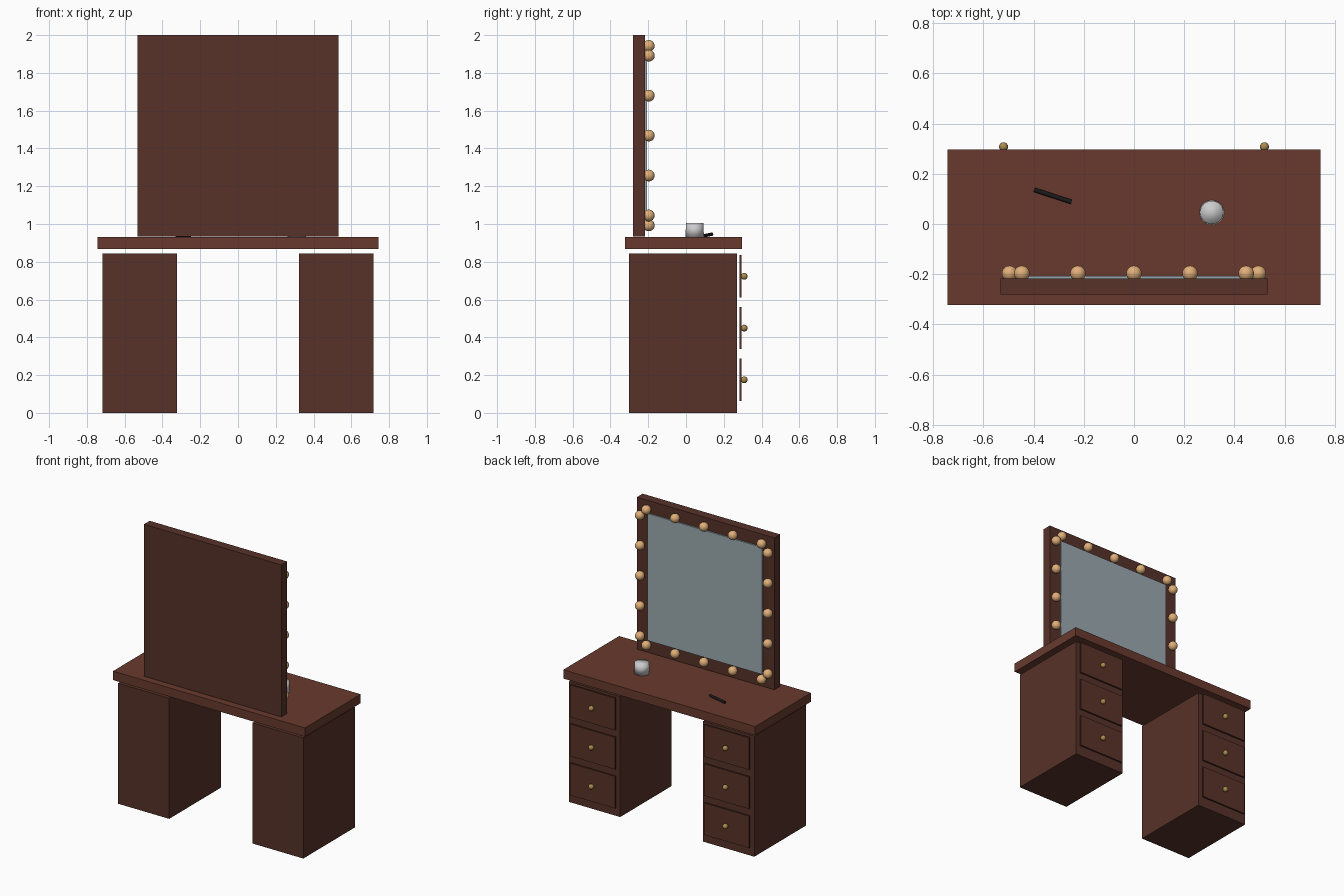
import bpy
from mathutils import Vector

if "Cube" in bpy.data.objects:
    bpy.data.objects.remove(bpy.data.objects["Cube"])


def material(name, rgb):
    m = bpy.data.materials.new(name)
    m.diffuse_color = (*rgb, 1)
    m.use_nodes = True
    m.node_tree.nodes["Principled BSDF"].inputs["Base Color"].default_value = m.diffuse_color
    return m


WOOD_TOP = material("red_wood", (0.14, 0.042, 0.027))
WOOD = material("dark_wood", (0.095, 0.032, 0.022))
DRAWER = material("drawer_wood", (0.10, 0.034, 0.022))
GLASS = material("mirror_glass", (0.33, 0.40, 0.43))
BULB = material("warm_bulb", (0.75, 0.43, 0.19))
BRASS = material("brass", (0.40, 0.26, 0.08))
BLACK = material("black", (0.012, 0.011, 0.011))


def finish(name, mat):
    o = bpy.context.object
    o.name = name
    if mat:
        o.data.materials.append(mat)
    return o


def box(name, x, y, z, mat):
    """Box from (min, max) ranges."""
    bpy.ops.mesh.primitive_cube_add(size=1, location=[sum(r) / 2 for r in (x, y, z)])
    o = finish(name, mat)
    o.scale = [r[1] - r[0] for r in (x, y, z)]
    bpy.ops.object.transform_apply(location=False, rotation=False, scale=True)
    return o


def ball(name, loc, r, mat, seg=24, rings=16):
    bpy.ops.mesh.primitive_uv_sphere_add(segments=seg, ring_count=rings, radius=r, location=loc)
    bpy.ops.object.shade_smooth()
    return finish(name, mat)


# Table top
box("table_top", (-0.744, 0.744), (-0.322, 0.296), (0.868, 0.93), WOOD_TOP)

# Pedestals with three drawer fronts and knobs each
for side, s in (("left", -1), ("right", 1)):
    cx = s * 0.52
    box(f"{side}_pedestal", (cx - 0.198, cx + 0.198), (-0.302, 0.269), (0, 0.845), WOOD)
    for i in range(3):
        z = 0.175 + i * 0.274
        box(f"{side}_drawer_{i + 1}", (cx - 0.175, cx + 0.175), (0.282, 0.293),
            (z - 0.112, z + 0.112), DRAWER)
        ball(f"{side}_knob_{i + 1}", (cx, 0.308, z), 0.018, BRASS, 16, 10)

# Mirror
MID = 1.468
box("mirror_frame", (-0.533, 0.533), (-0.281, -0.217), (0.935, 2.0), WOOD)
box("mirror_glass", (-0.445, 0.445), (-0.218, -0.207), (MID - 0.445, MID + 0.445), GLASS)

# Bulbs: five along each edge of the frame
for s in (-1, 1):
    for i in range(-2, 3):
        ball("row_bulb", (i * 0.2235, -0.197, MID + s * 0.475), 0.031, BULB)
        ball("column_bulb", (s * 0.496, -0.197, MID + i * 0.2115), 0.031, BULB)

# Small jar, softly shaded
bpy.ops.mesh.primitive_cone_add(vertices=32, radius1=0.049, radius2=0.046, depth=0.075,
                                location=(0.31, 0.046, 0.9675))
bpy.ops.object.shade_smooth()
finish("jar", None)

# Brush lying slightly tilted
a, b = Vector((-0.397, 0.136, 0.946)), Vector((-0.25, 0.088, 0.936))
bpy.ops.mesh.primitive_cylinder_add(vertices=16, radius=0.009, depth=(b - a).length,
                                    location=(a + b) / 2,
                                    rotation=(b - a).to_track_quat('Z', 'Y').to_euler())
bpy.ops.object.shade_smooth_by_angle()
finish("brush", BLACK)
